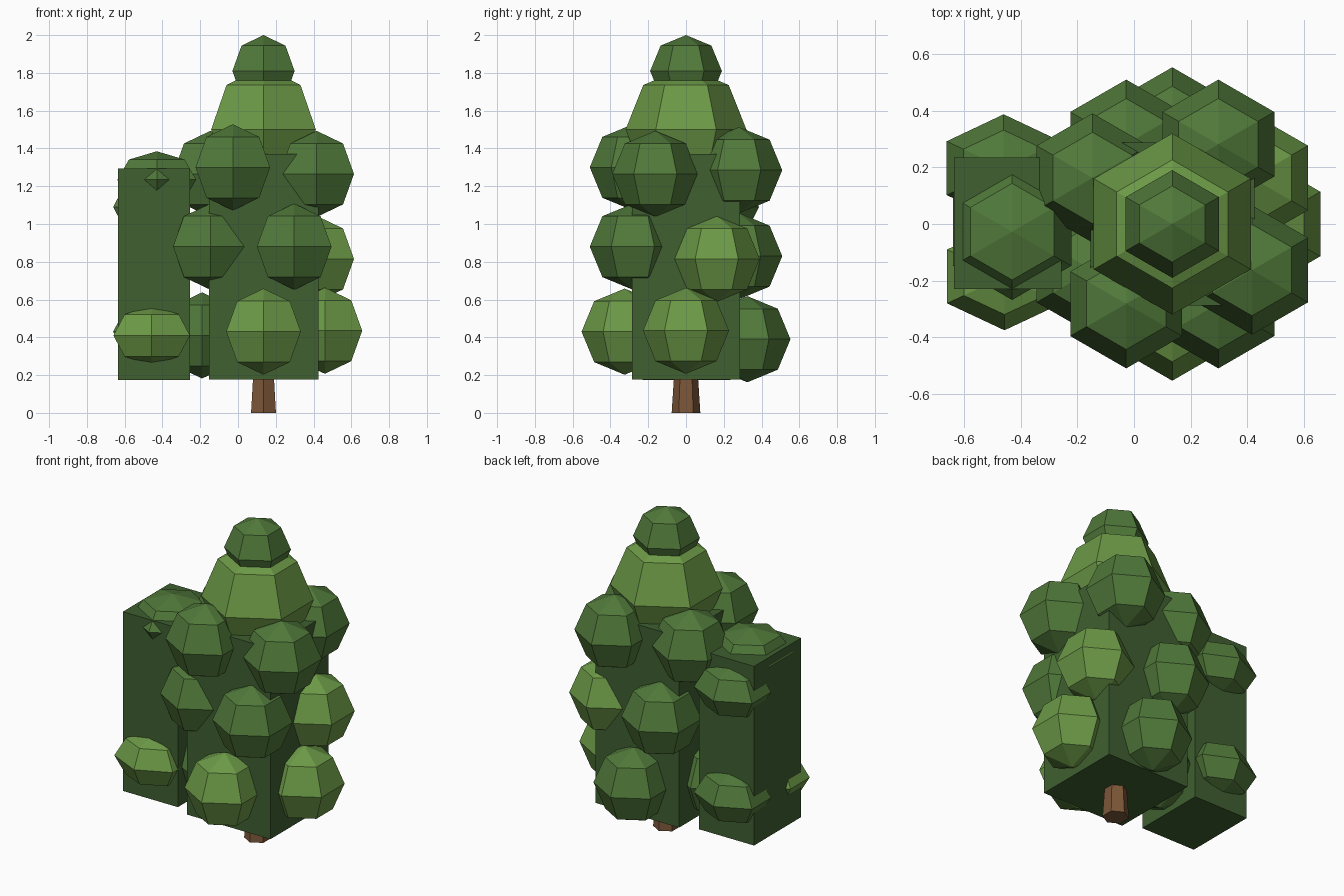
import bpy, bmesh
from math import cos, sin, radians
from mathutils import Matrix

if "Cube" in bpy.data.objects:
    bpy.data.objects.remove(bpy.data.objects["Cube"])


def material(name, rgb):
    m = bpy.data.materials.new(name)
    m.diffuse_color = (*rgb, 1)
    m.use_nodes = True
    m.node_tree.nodes["Principled BSDF"].inputs["Base Color"].default_value = m.diffuse_color
    return m


CORE = material("core_green", (0.050, 0.115, 0.030))
LEAF = material("leaf_green", (0.080, 0.190, 0.042))
LIGHT = material("light_green", (0.150, 0.320, 0.062))
BARK = material("bark", (0.200, 0.095, 0.040))


def finish(bm, name, mat):
    me = bpy.data.meshes.new(name)
    bm.to_mesh(me)
    bm.free()
    me.materials.append(mat)
    ob = bpy.data.objects.new(name, me)
    bpy.context.collection.objects.link(ob)
    return ob


def blob(name, centre, radii, mat):
    """Six-sided, four-ring ellipsoid with corners on the y axis."""
    bm = bmesh.new()
    bmesh.ops.create_uvsphere(bm, u_segments=6, v_segments=4, radius=1)
    if max(v.co.x for v in bm.verts) > 0.95:      # keep corners on y
        bmesh.ops.rotate(bm, verts=bm.verts, matrix=Matrix.Rotation(radians(30), 3, 'Z'))
    bmesh.ops.scale(bm, verts=bm.verts, vec=radii)
    bmesh.ops.translate(bm, verts=bm.verts, vec=centre)
    return finish(bm, name, mat)


def box(name, lo, hi, mat):
    bm = bmesh.new()
    bmesh.ops.create_cube(bm, size=1)
    bmesh.ops.scale(bm, verts=bm.verts, vec=[b - a for a, b in zip(lo, hi)])
    bmesh.ops.translate(bm, verts=bm.verts, vec=[(a + b) / 2 for a, b in zip(lo, hi)])
    return finish(bm, name, mat)


CX = 0.135

# Trunk
bm = bmesh.new()
bmesh.ops.create_cone(bm, cap_ends=True, segments=6, radius1=0.076, radius2=0.05, depth=0.4)
if max(v.co.x for v in bm.verts) > 0.0755:
    bmesh.ops.rotate(bm, verts=bm.verts, matrix=Matrix.Rotation(radians(30), 3, 'Z'))
bmesh.ops.translate(bm, verts=bm.verts, vec=(CX, 0, 0.2))
finish(bm, "trunk", BARK)

# Boxy foliage cores
box("tree_core", (-0.153, -0.287, 0.178), (0.425, 0.287, 1.37), CORE)
box("shrub_core", (-0.635, -0.23, 0.175), (-0.255, 0.235, 1.295), CORE)

# Three tiers of leaf clumps around the tree: (angle, height, material)
tiers = {
    "lower": [(0, 0.435, LIGHT), (90, 0.39, LEAF), (180, 0.41, LEAF), (270, 0.43, LIGHT)],
    "middle": [(30, 0.815, LIGHT), (120, 0.83, LEAF), (210, 0.88, LEAF), (300, 0.88, LEAF)],
    "upper": [(60, 1.285, LEAF), (150, 1.265, LEAF), (240, 1.30, LEAF), (330, 1.265, LEAF)],
}
for tier, clumps in tiers.items():
    for i, (ang, z, mat) in enumerate(clumps):
        a = radians(ang)
        blob(f"{tier}_clump_{i + 1}", (CX + 0.325 * cos(a), 0.325 * sin(a), z), (0.228,) * 3, mat)

# Tree crown
blob("crown", (CX, 0, 1.50), (0.32, 0.32, 0.333), LIGHT)
blob("crown_tip", (CX, 0, 1.81), (0.19, 0.19, 0.19), LEAF)

# Flattened clumps on the side shrub
blob("shrub_top", (-0.43, -0.027, 1.235), (0.241, 0.241, 0.15), LEAF)
blob("shrub_front_clump", (-0.457, -0.185, 0.41), (0.234, 0.19, 0.158), LIGHT)
blob("shrub_back_lower_clump", (-0.46, 0.197, 0.43), (0.232, 0.19, 0.158), LEAF)
blob("shrub_back_upper_clump", (-0.46, 0.197, 1.09), (0.232, 0.19, 0.158), LEAF)
